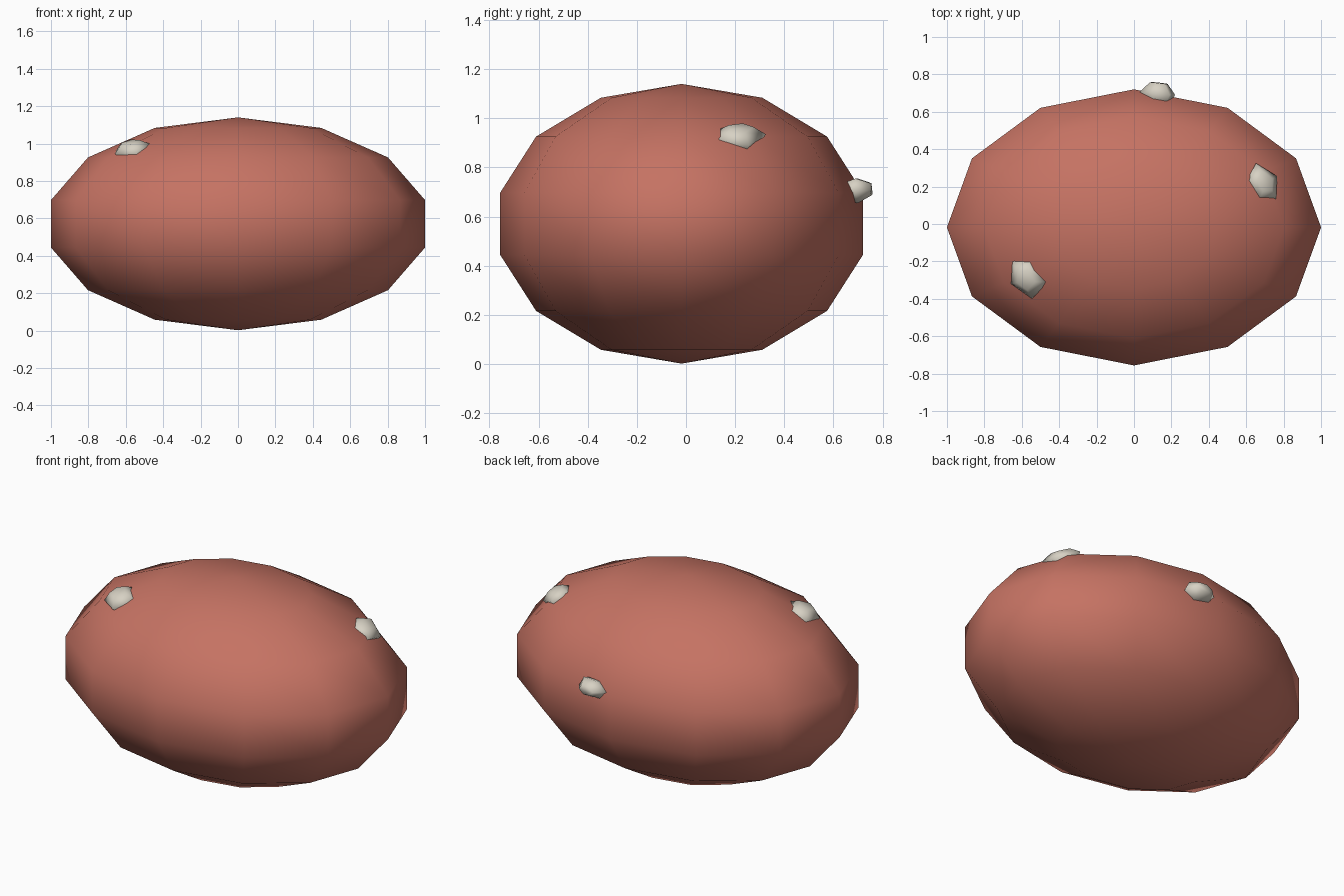
import bpy
import bmesh
from mathutils import Vector

if "Cube" in bpy.data.objects:
    bpy.data.objects.remove(bpy.data.objects["Cube"], do_unlink=True)


def make_material(name, rgb):
    mat = bpy.data.materials.new(name)
    mat.use_nodes = True
    color = (*rgb, 1.0)
    mat.diffuse_color = color
    mat.node_tree.nodes["Principled BSDF"].inputs["Base Color"].default_value = color
    return mat


clay_red = make_material("clay red", (0.56, 0.17, 0.125))
pale_stone = make_material("pale stone", (0.68, 0.64, 0.55))


def finish(bm, name, mat):
    mesh = bpy.data.meshes.new(name)
    bmesh.ops.recalc_face_normals(bm, faces=bm.faces)
    for face in bm.faces:
        face.smooth = True
    bm.to_mesh(mesh)
    bm.free()
    mesh.materials.append(mat)
    obj = bpy.data.objects.new(name, mesh)
    bpy.context.collection.objects.link(obj)
    return obj


# Rounded body: a coarse sphere stretched to an oval
bm = bmesh.new()
bmesh.ops.create_uvsphere(bm, u_segments=12, v_segments=7, radius=1)
bmesh.ops.scale(bm, vec=(1.026, 0.757, 0.569), verts=bm.verts)
bmesh.ops.translate(bm, vec=(0, -0.018, 0.571), verts=bm.verts)
finish(bm, "body", clay_red)


# Pebble: rim, raised crown and sunken base wrapped in a hull
def pebble(name, rim, normal, height):
    rim = [Vector(p) for p in rim]
    out = Vector(normal).normalized()
    centre = sum(rim, Vector()) / len(rim)
    bm = bmesh.new()
    for p in rim:
        bm.verts.new(p)
        bm.verts.new(centre + (p - centre) * 0.5 + out * height)
        bm.verts.new(centre + (p - centre) * 0.7 - out * 0.06)
    hull = bmesh.ops.convex_hull(bm, input=bm.verts)
    spare = [v for v in hull["geom_interior"] if isinstance(v, bmesh.types.BMVert)]
    bmesh.ops.delete(bm, geom=spare, context="VERTS")
    finish(bm, name, pale_stone)


pebble("front_right_pebble",
       [(-0.65, -0.2, 0.965), (-0.55, -0.19, 1.0), (-0.46, -0.31, 0.995),
        (-0.545, -0.4, 0.95), (-0.657, -0.32, 0.945)],
       (-0.3, -0.3, 0.9), 0.04)
pebble("left_pebble",
       [(0.652, 0.325, 0.935), (0.765, 0.256, 0.89), (0.76, 0.134, 0.915),
        (0.663, 0.123, 0.95), (0.604, 0.235, 0.965)],
       (0.4, 0.15, 0.9), 0.035)
pebble("back_pebble",
       [(0.03, 0.706, 0.71), (0.1, 0.7, 0.755), (0.19, 0.69, 0.755),
        (0.22, 0.69, 0.7), (0.16, 0.7, 0.655), (0.07, 0.71, 0.665)],
       (0.1, 1, 0.1), 0.055)
